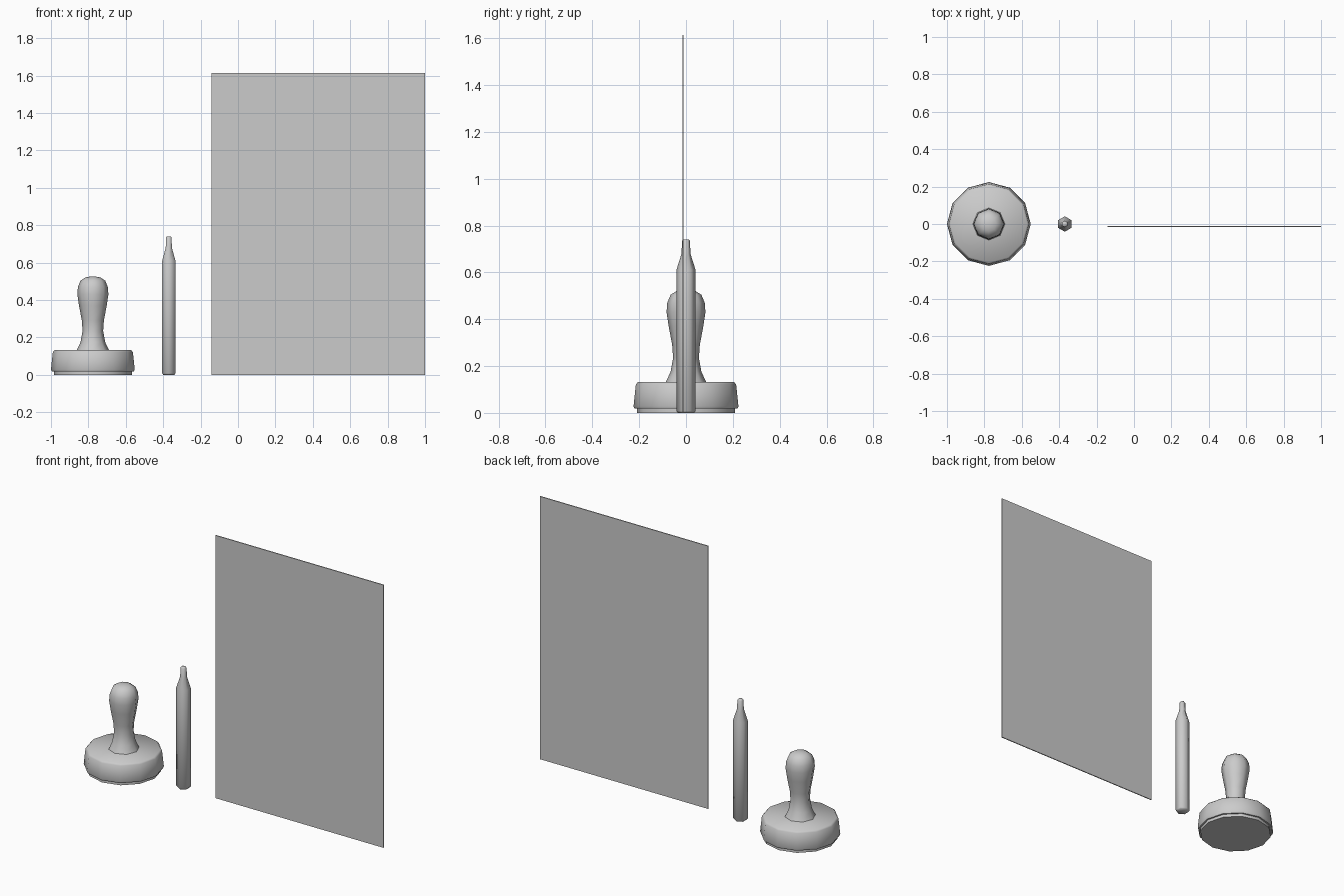
import bpy, bmesh, math

cube = bpy.data.objects.get("Cube")
if cube:
    bpy.data.objects.remove(cube, do_unlink=True)

GREY = (0.6, 0.6, 0.6, 1.0)
grey = bpy.data.materials.new("plain grey")
grey.use_nodes = True
grey.diffuse_color = GREY
grey.node_tree.nodes["Principled BSDF"].inputs["Base Color"].default_value = GREY


def finish(bm, name, location, smooth_angle=None):
    """Turn a bmesh into a named, coloured object."""
    bmesh.ops.recalc_face_normals(bm, faces=bm.faces)
    mesh = bpy.data.meshes.new(name)
    bm.to_mesh(mesh)
    bm.free()
    mesh.materials.append(grey)
    obj = bpy.data.objects.new(name, mesh)
    obj.location = location
    bpy.context.collection.objects.link(obj)
    if smooth_angle:
        bpy.ops.object.select_all(action="DESELECT")
        obj.select_set(True)
        bpy.context.view_layer.objects.active = obj
        bpy.ops.object.shade_smooth_by_angle(angle=math.radians(smooth_angle))
    return obj


def lathe(name, profile, sides, location, turn=0.0, smooth_angle=50):
    """Revolve (radius, height) points around z and cap both ends."""
    bm = bmesh.new()
    rings = []
    for r, z in profile:
        angles = [turn + math.tau * i / sides for i in range(sides)]
        rings.append([bm.verts.new((r * math.cos(a), r * math.sin(a), z)) for a in angles])
    for low, high in zip(rings, rings[1:]):
        for i in range(sides):
            j = (i + 1) % sides
            bm.faces.new((low[i], low[j], high[j], high[i]))
    bm.faces.new(rings[0])
    bm.faces.new(rings[-1])
    return finish(bm, name, location, smooth_angle)


# Stamp: twelve-sided head with a recessed rubber pad, eight-sided grip
STAMP = (-0.776, 0, 0)
lathe("stamp_pad", [(0.209, 0), (0.209, 0.025)], 12, STAMP)
lathe("stamp_head", [(0.209, 0.018), (0.219, 0.018), (0.224, 0.028),
                     (0.214, 0.122), (0.205, 0.132)], 12, STAMP)
lathe("stamp_grip", [(0.087, 0.13), (0.066, 0.175), (0.055, 0.235), (0.059, 0.29),
                     (0.074, 0.37), (0.083, 0.43), (0.080, 0.47), (0.066, 0.504),
                     (0.040, 0.521), (0.012, 0.526)], 8, STAMP, smooth_angle=60)

# Pen: hexagonal barrel, tapered neck and narrow nib
lathe("pen", [(0.034, 0), (0.041, 0.008), (0.041, 0.61), (0.019, 0.68),
              (0.017, 0.735), (0.012, 0.741)], 6, (-0.37, 0, 0),
      turn=math.pi / 2, smooth_angle=62)

# Sheet of paper standing upright
bm = bmesh.new()
bmesh.ops.create_cube(bm, size=1)
bmesh.ops.scale(bm, vec=(1.143, 0.006, 1.614), verts=bm.verts)
finish(bm, "paper_sheet", (0.4285, -0.013, 0.807))
